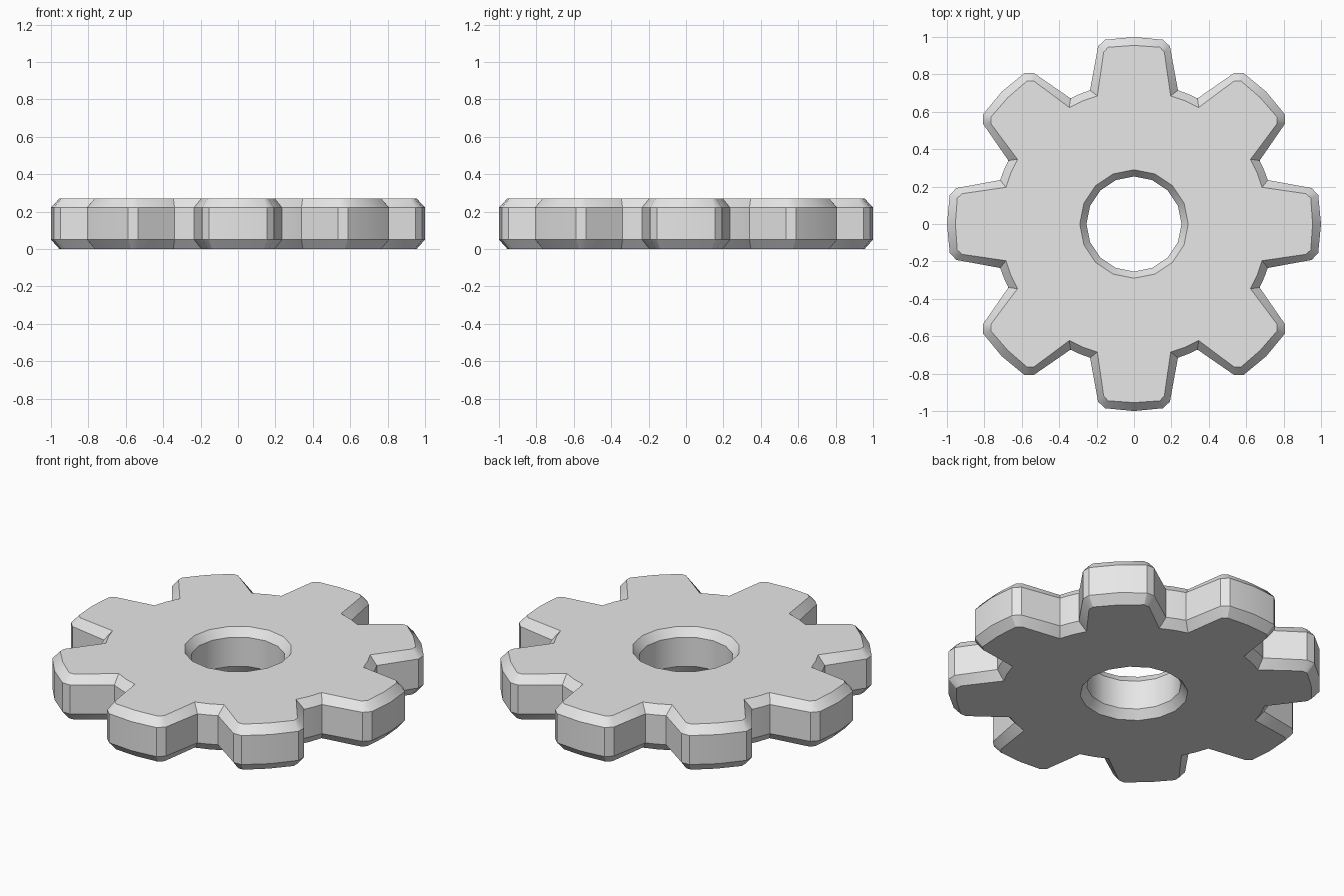
import bpy, bmesh, math

if "Cube" in bpy.data.objects:
    bpy.data.objects.remove(bpy.data.objects["Cube"])

TEETH = 8
# Half a tooth, from tip centre to valley centre: (across, outward)
OUTER = [(0.0, 1.0), (0.155, 0.985), (0.192, 0.95), (0.235, 0.715)]
INSET = [(0.0, 0.955), (0.138, 0.945), (0.162, 0.92), (0.196, 0.685)]
Z0, Z1, Z2, Z3 = 0.0, 0.05, 0.222, 0.27


def outline(half, valley_r):
    """Closed gear outline, 8 points per tooth."""
    h = math.pi / TEETH
    polar = [(math.atan2(x, y), math.hypot(x, y)) for x, y in half]
    tooth = polar + [(h, valley_r)] + [(2 * h - a, r) for a, r in polar[:0:-1]]
    pts = []
    for t in range(TEETH):
        for a, r in tooth:
            b = a + t * 2 * h
            pts.append((r * math.cos(b), r * math.sin(b)))
    return pts


def circle(r, n=16):
    return [(r * math.cos(2 * math.pi * i / n), r * math.sin(2 * math.pi * i / n))
            for i in range(n)]


bm = bmesh.new()


def ring(pts, z):
    return [bm.verts.new((x, y, z)) for x, y in pts]


def bridge(a, b):
    n = len(a)
    for i in range(n):
        j = (i + 1) % n
        bm.faces.new((a[i], a[j], b[j], b[i]))


# Toothed rim with chamfers
outer, inset = outline(OUTER, 0.753), outline(INSET, 0.713)
rim = [ring(inset, Z0), ring(outer, Z1), ring(outer, Z2), ring(inset, Z3)]
# Central hole with chamfers
wide, narrow = circle(0.29), circle(0.254)
hole = [ring(wide, Z0), ring(narrow, Z1), ring(narrow, Z2), ring(wide, Z3)]
for i in range(3):
    bridge(rim[i], rim[i + 1])
    bridge(hole[i], hole[i + 1])

# Flat caps: each hole side joins to half a tooth
for k in (0, 3):
    for i in range(16):
        span = [rim[k][(4 * i + s) % 64] for s in range(5)]
        bm.faces.new(span + [hole[k][(i + 1) % 16], hole[k][i]])

bmesh.ops.recalc_face_normals(bm, faces=bm.faces)
mesh = bpy.data.meshes.new("gear_wheel")
bm.to_mesh(mesh)
bm.free()

mat = bpy.data.materials.new("light grey")
mat.diffuse_color = (0.8, 0.8, 0.8, 1)
mat.use_nodes = True
mat.node_tree.nodes["Principled BSDF"].inputs["Base Color"].default_value = mat.diffuse_color
mesh.materials.append(mat)

gear = bpy.data.objects.new("gear_wheel", mesh)
bpy.context.collection.objects.link(gear)
bpy.context.view_layer.objects.active = gear
gear.select_set(True)
bpy.ops.object.shade_smooth_by_angle(angle=math.radians(30))
